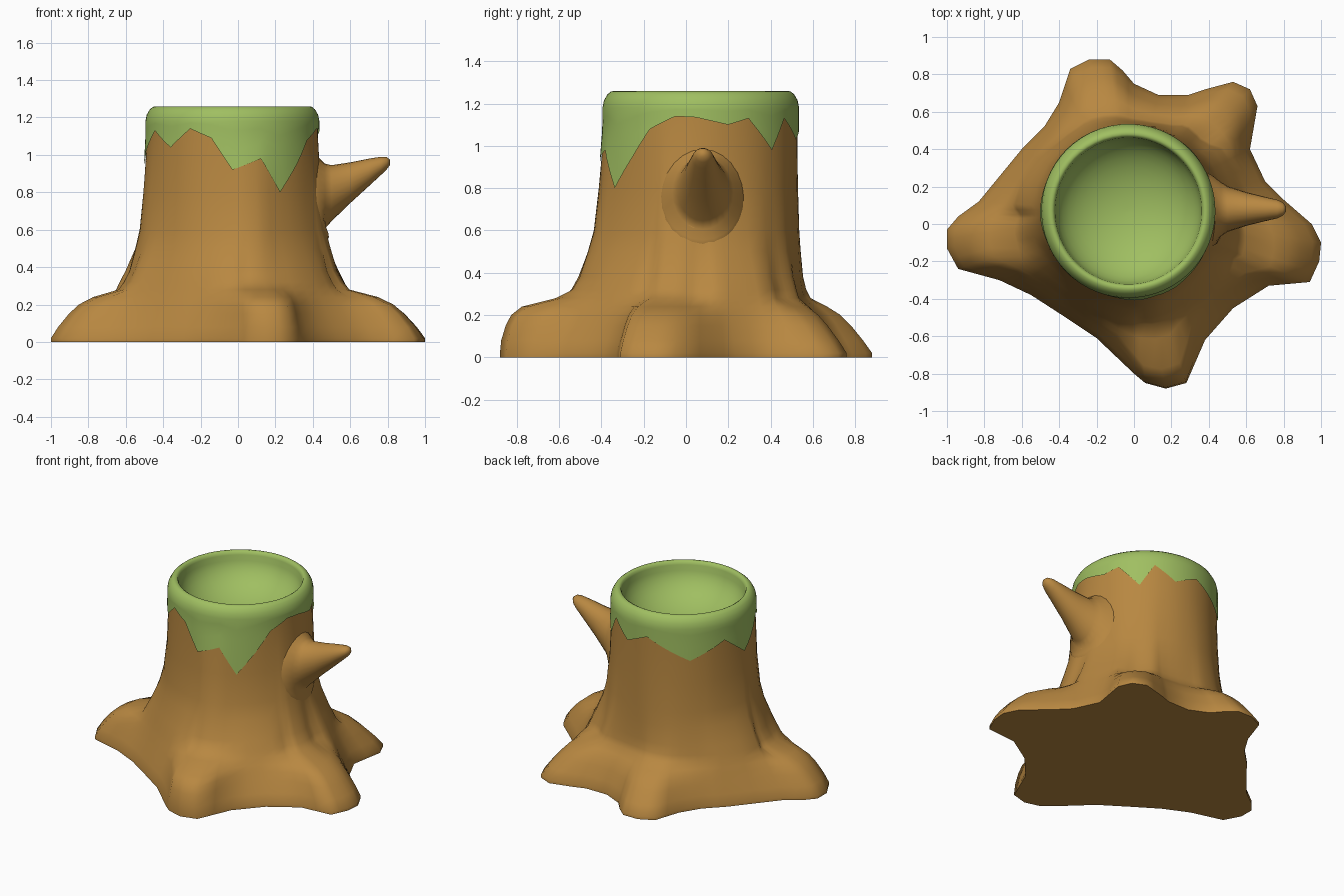
import bpy
from math import sin, cos, asin, atan2, hypot, pi, radians

if "Cube" in bpy.data.objects:
    bpy.data.objects.remove(bpy.data.objects["Cube"])

CX, CY, R0 = -0.03, 0.07, 0.457     # trunk axis and upper radius


def material(name, rgb):
    m = bpy.data.materials.new(name)
    m.diffuse_color = (*rgb, 1)
    m.use_nodes = True
    m.node_tree.nodes["Principled BSDF"].inputs["Base Color"].default_value = m.diffuse_color
    return m


bark = material("bark brown", (0.48, 0.245, 0.053))
moss = material("moss green", (0.35, 0.52, 0.12))


def lerp(x, pts):
    """Piecewise linear lookup in sorted (x, value) pairs."""
    for (x0, v0), (x1, v1) in zip(pts, pts[1:]):
        if x <= x1:
            return v0 + (v1 - v0) * max(0, x - x0) / (x1 - x0)
    return pts[-1][1]


def loft(name, rings, mat, cap_start=False, cap_end=False, angle=50):
    """Skin closed rings of equal point count."""
    n = len(rings[0])
    verts = [p for r in rings for p in r]
    faces = [(k * n + i, k * n + (i + 1) % n, (k + 1) * n + (i + 1) % n, (k + 1) * n + i)
             for k in range(len(rings) - 1) for i in range(n)]
    if cap_end:
        faces.append(tuple(range(len(verts) - n, len(verts))))
    if cap_start:
        faces.append(tuple(reversed(range(n))))
    me = bpy.data.meshes.new(name)
    me.from_pydata(verts, [], faces)
    me.materials.append(mat)
    ob = bpy.data.objects.new(name, me)
    bpy.context.collection.objects.link(ob)
    bpy.ops.object.select_all(action='DESELECT')
    ob.select_set(True)
    bpy.context.view_layer.objects.active = ob
    bpy.ops.object.shade_smooth_by_angle(angle=radians(angle))
    if cap_start:
        me.polygons[len(me.polygons) - 1].use_smooth = False   # flat underside
    return ob


# Footprint of the five roots, seen from above, with chord midpoints added
foot = [(-1, -.03), (-.94, .04), (-.83, .12), (-.6, .4), (-.48, .52), (-.4, .65),
        (-.34, .83), (-.24, .88), (-.13, .88), (-.06, .82), (0, .75), (.13, .69),
        (.29, .69), (.38, .72), (.53, .76), (.62, .72), (.66, .63), (.62, .4),
        (.7, .23), (.8, .13), (.95, 0), (1, -.1), (.99, -.2), (.94, -.31),
        (.72, -.33), (.53, -.45), (.38, -.62), (.28, -.85), (.17, -.88),
        (.06, -.85), (0, -.8), (-.2, -.61), (-.38, -.49), (-.55, -.38),
        (-.72, -.3), (-.94, -.24), (-1, -.13)]
foot += [((p[0] + q[0]) / 2, (p[1] + q[1]) / 2) for p, q in zip(foot, foot[1:] + foot[:1])]
polar = sorted((atan2(y - CY, x - CX) % (2 * pi), hypot(x - CX, y - CY)) for x, y in foot)
cols = [a for a, _ in polar]
polar = [(polar[-1][0] - 2 * pi, polar[-1][1])] + polar + [(polar[0][0] + 2 * pi, polar[0][1])]

# Share of the reach left at each height: sloping back roots, blunt front roots, valleys between
flare = [(0, 1, 1, 1), (.02, 1, 1, 1), (.08, .88, .99, .9), (.15, .72, .95, .77),
         (.2, .58, .90, .68), (.24, .40, .80, .61), (.28, .18, .48, .54), (.32, .12, .32, .48),
         (.38, .08, .25, .38), (.5, .05, .17, .2), (.6, .03, .11, .11), (.8, .01, .06, .04),
         (.95, 0, .03, .02), (1.1, 0, 0, 0), (1.2, 0, 0, 0)]
back, front, valley = ([(f[0], f[i]) for f in flare] for i in (1, 2, 3))


def surface(a, z, grow=0.0):
    """Point on the trunk at direction a and height z."""
    a %= 2 * pi
    facing = 0.5 - 0.5 * sin(a)
    blunt = facing ** (1.7 if z < .3 else .8)
    reach = lerp(a, polar) - R0
    v = min(1, max(0, (0.47 - reach) / 0.16)) * min(1, 4 * facing)
    share = lerp(z, back) * (1 - blunt) + lerp(z, front) * blunt
    share = share * (1 - v) + lerp(z, valley) * v
    r = R0 + reach * share + grow
    return (CX + r * cos(a), CY + r * sin(a), z)


# Trunk with roots
loft("trunk_and_roots", [[surface(a, f[0]) for a in cols] for f in flare], bark,
     cap_start=True, angle=75)

# Branch stub: rings lying on the bark, then rings at x (bottom z, top z, half width)
ts = [2 * pi * i / 24 for i in range(24)]
rings = []
for lo, hi, w, lift in [(.52, .995, .205, -.012), (.555, .975, .18, .01)]:
    rings.append([surface(asin((.08 + w * cos(t) - CY) / .47),
                          (lo + hi) / 2 + (hi - lo) / 2 * sin(t), lift) for t in ts])
for x, lo, hi, w in [(.465, .605, .953, .145), (.50, .645, .945, .122), (.60, .742, .96, .09),
                     (.70, .833, .98, .065), (.765, .893, .99, .05), (.795, .922, .988, .036),
                     (.812, .945, .975, .015)]:
    rings.append([(x, .08 + w * cos(t), (lo + hi) / 2 + (hi - lo) / 2 * sin(t)) for t in ts])
loft("branch", rings, bark, cap_end=True, angle=75)

# Moss skirt: jagged lower edge, degrees counter-clockwise from the front
drips = [(0, .92), (18.6, .98), (32, .80), (47, .95), (59, 1.08), (75, 1.14), (87, 1.135),
         (106, 1.10), (119, 1.13), (136, .98), (148, 1.13), (165, 1.03), (185, 1.10),
         (220, .96), (249, 1.07), (270, .94), (297, 1.13), (315, 1.04), (331, 1.14),
         (346, 1.09), (360, .92)]
edge = []
for (d0, z0), (d1, z1) in zip(drips, drips[1:]):
    edge += [(radians(d0 + (d1 - d0) * k / 5 - 90), z0 + (z1 - z0) * k / 5) for k in range(5)]
rings = [[surface(a, z + (1.18 - z) * k / 5, .008) for a, z in edge] for k in range(6)]

# Rounded rim and hollow bowl on top of the skirt
rim = [(.458, 1.215), (.442, 1.243), (.425, 1.257), (.41, 1.26), (.398, 1.253)]
bowl = [(.392 * cos(t), 1.235 - .25 * sin(t)) for t in (pi / 2 * k / 10.2 for k in range(11))]
for r, z in rim + bowl:
    rings.append([(CX + r * cos(a), CY + r * sin(a), z) for a, _ in edge])
loft("moss_cap", rings, moss, cap_end=True, angle=50)
